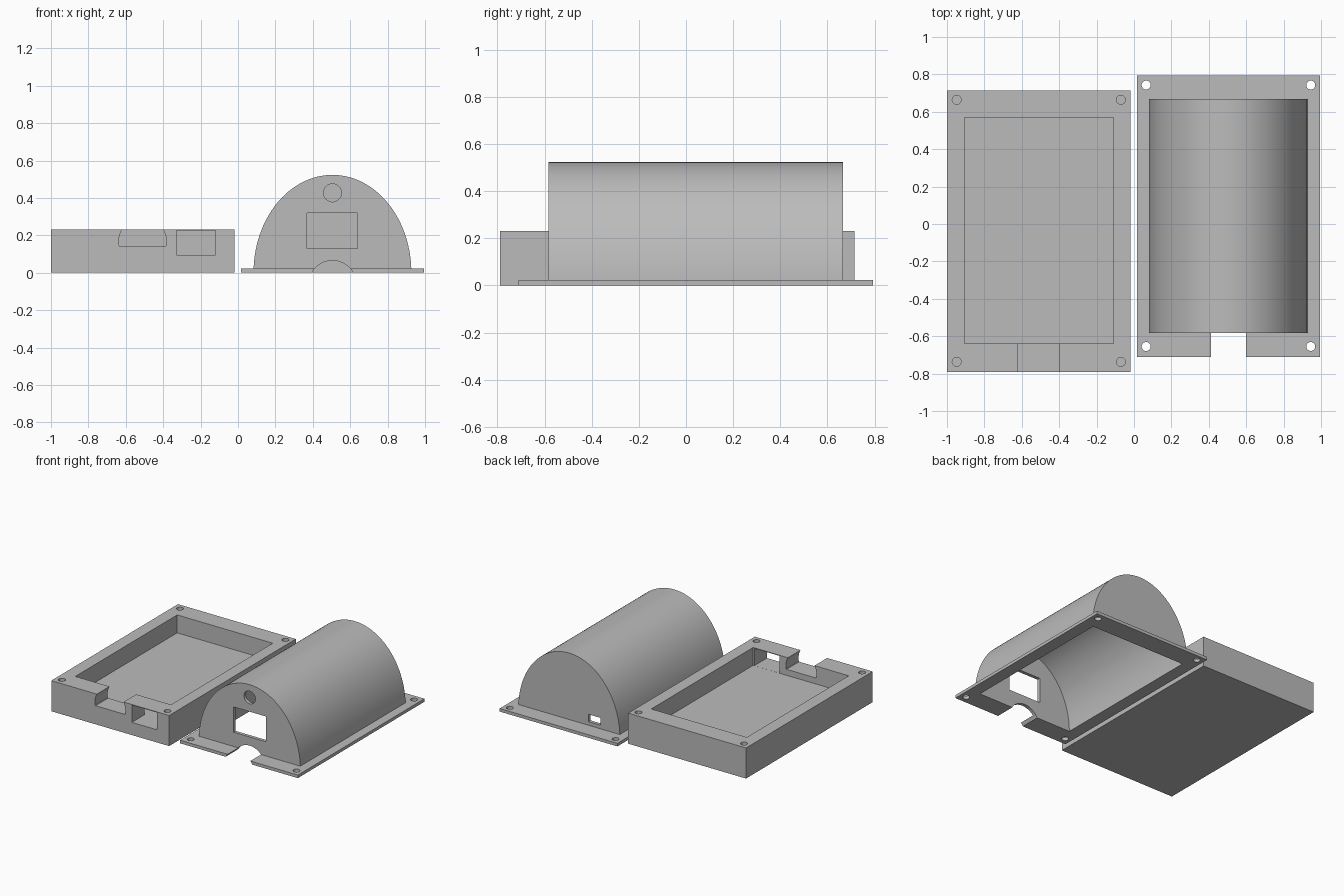
import bpy, bmesh
from math import sin, cos, pi

cube = bpy.data.objects.get("Cube")
if cube:
    bpy.data.objects.remove(cube, do_unlink=True)

grey = bpy.data.materials.new("plain grey")
grey.use_nodes = True
colour = (0.5, 0.5, 0.5, 1)
grey.diffuse_color = colour
grey.node_tree.nodes["Principled BSDF"].inputs["Base Color"].default_value = colour


def prism(name, outline, axis, start, end):
    """Extrude a 2D outline along y (outline in x,z) or z (outline in x,y)."""
    bm = bmesh.new()

    def ring(d):
        return [bm.verts.new((u, d, v) if axis == "y" else (u, v, d)) for u, v in outline]

    a, b = ring(start), ring(end)
    bm.faces.new(a)
    bm.faces.new(b[::-1])
    n = len(a)
    for i in range(n):
        j = (i + 1) % n
        bm.faces.new((a[i], b[i], b[j], a[j]))
    bmesh.ops.recalc_face_normals(bm, faces=bm.faces)
    mesh = bpy.data.meshes.new(name)
    bm.to_mesh(mesh)
    bm.free()
    mesh.materials.append(grey)
    obj = bpy.data.objects.new(name, mesh)
    bpy.context.collection.objects.link(obj)
    return obj


def rect(u0, u1, v0, v1):
    return [(u0, v0), (u1, v0), (u1, v1), (u0, v1)]


def circle(u, v, r, n=32):
    return [(u + r * cos(2 * pi * i / n), v + r * sin(2 * pi * i / n)) for i in range(n)]


def arch(u, rx, rz, foot, n=64):
    """Half ellipse on z = 0 whose straight feet reach the given height."""
    pts = [(u + rx * cos(pi * i / n), rz * sin(pi * i / n)) for i in range(n + 1)]
    if foot < 0:
        return [(u + rx, foot)] + pts + [(u - rx, foot)]
    return [(x, max(z, foot)) for x, z in pts]


def combine(target, tool, operation="DIFFERENCE"):
    mod = target.modifiers.new(operation.title(), "BOOLEAN")
    mod.operation = operation
    mod.solver = "EXACT"
    mod.object = tool
    bpy.context.view_layer.objects.active = target
    bpy.ops.object.modifier_apply(modifier=mod.name)
    bpy.data.objects.remove(tool, do_unlink=True)


# Tray: open box with a cable notch, a side port and blind screw holes
tray = prism("tray", rect(-1, -0.02, -0.79, 0.715), "z", 0, 0.23)
combine(tray, prism("tray_cavity", rect(-0.905, -0.11, -0.64, 0.57), "z", 0.095, 0.4))
notch = [(x, max(z, 0.14)) for x, z in circle(-0.51, 0.168, 0.127, 64)]
notch = [p for i, p in enumerate(notch) if p[1] > 0.14 or notch[i - 1][1] > 0.14
         or notch[(i + 1) % 64][1] > 0.14]
combine(tray, prism("tray_notch", notch, "y", -0.9, -0.5))
combine(tray, prism("tray_port", rect(-0.33, -0.12, 0.0955, 0.225), "y", -0.9, -0.5))
for x in (-0.948, -0.07):
    for y in (-0.737, 0.664):
        combine(tray, prism("blind_hole", circle(x, y, 0.024), "z", 0.08, 0.3))

# Cover: thin flange joined to a hollow arched shell
MID = 0.505
cover = prism("arched_cover", rect(0.015, 0.995, -0.71, 0.793), "z", 0, 0.023)
combine(cover, prism("shell", arch(MID, 0.422, 0.523, 0.01), "y", -0.583, 0.667), "UNION")
combine(cover, prism("shell_cavity", arch(MID, 0.397, 0.498, -0.1), "y", -0.558, 0.642))

# Openings in the front wall: cable arch, screen window, round hole
combine(cover, prism("cable_arch", circle(MID, -0.062, 0.127, 64), "y", -0.9, -0.5))
combine(cover, prism("window", rect(0.37, 0.64, 0.13, 0.32), "y", -0.7, -0.5))
combine(cover, prism("round_hole", circle(MID, 0.427, 0.048), "y", -0.7, -0.5))

# Small port in the back wall
combine(cover, prism("back_port", rect(0.243, 0.343, 0.05, 0.105), "y", 0.6, 0.75))

# Screw holes through the flange
for x in (0.065, 0.945):
    for y in (-0.655, 0.743):
        combine(cover, prism("screw_hole", circle(x, y, 0.024), "z", -0.1, 0.1))

# Smooth curves, sharp edges
bpy.ops.object.select_all(action="DESELECT")
for obj in (tray, cover):
    obj.select_set(True)
bpy.context.view_layer.objects.active = cover
bpy.ops.object.shade_smooth_by_angle()
